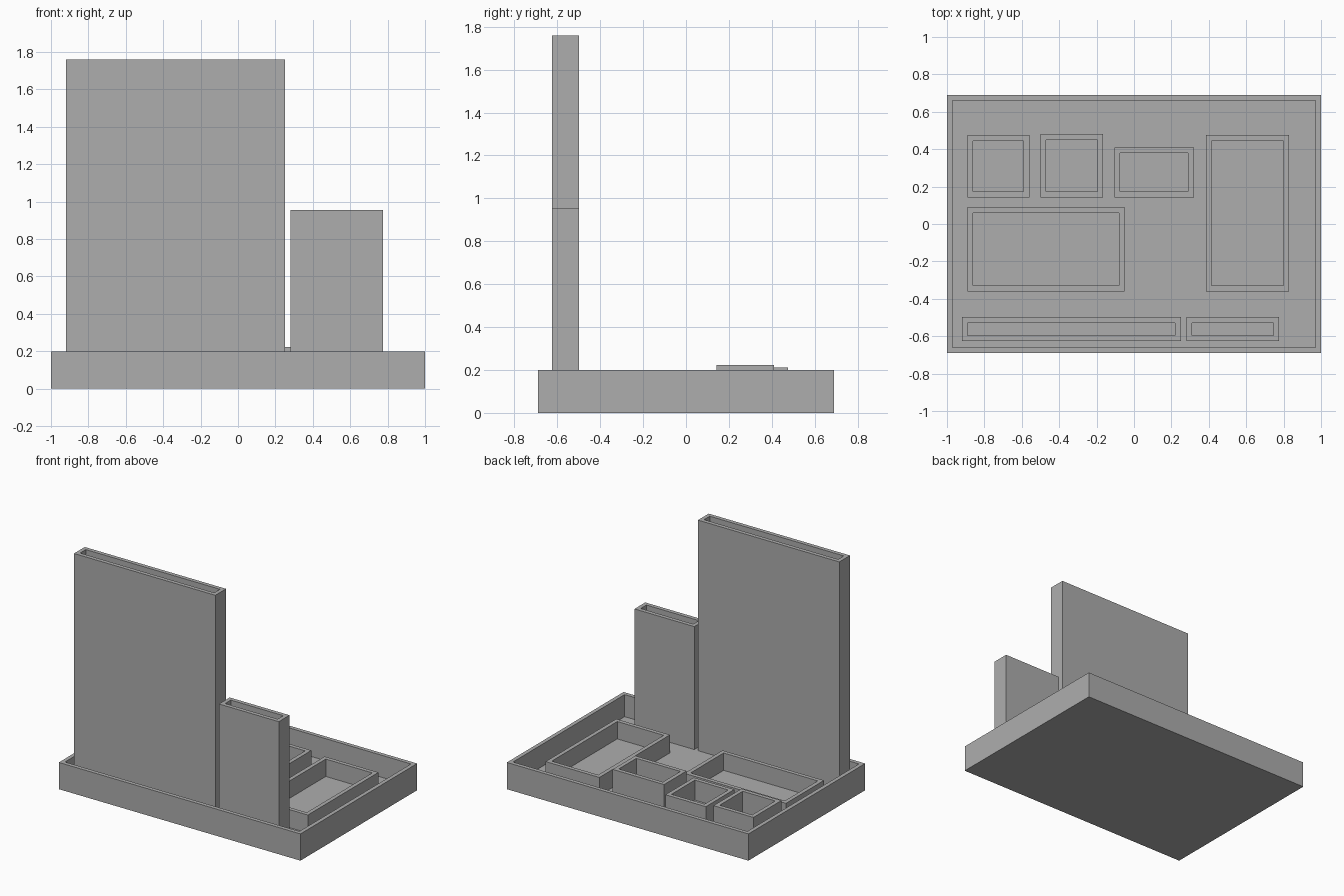
import bpy
import bmesh

cube = bpy.data.objects.get("Cube")
if cube:
    bpy.data.objects.remove(cube, do_unlink=True)

# Single neutral grey
grey = bpy.data.materials.new("neutral grey")
grey.use_nodes = True
colour = (0.42, 0.42, 0.42, 1)
grey.diffuse_color = colour
bsdf = next(n for n in grey.node_tree.nodes if n.type == 'BSDF_PRINCIPLED')
bsdf.inputs["Base Color"].default_value = colour

WALL = 0.03
TRAY_FLOOR = 0.035


def open_box(name, x0, x1, y0, y1, top, bottom=0.01, floor=0.04):
    """Flat-sided container, open at the top, with even walls."""
    bm = bmesh.new()
    bmesh.ops.create_cube(bm, size=1)
    for v in bm.verts:
        v.co.x = x1 if v.co.x > 0 else x0
        v.co.y = y1 if v.co.y > 0 else y0
        v.co.z = top if v.co.z > 0 else bottom
    bm.normal_update()
    lid = max(bm.faces, key=lambda f: f.calc_center_median().z)
    # Rim, then sink the cavity down to its floor
    bmesh.ops.inset_region(bm, faces=[lid], thickness=WALL, use_even_offset=True)
    cavity = bmesh.ops.extrude_discrete_faces(bm, faces=[lid])["faces"][0]
    for v in cavity.verts:
        v.co.z = floor
    bmesh.ops.recalc_face_normals(bm, faces=bm.faces)
    mesh = bpy.data.meshes.new(name)
    bm.to_mesh(mesh)
    bm.free()
    mesh.materials.append(grey)
    obj = bpy.data.objects.new(name, mesh)
    bpy.context.collection.objects.link(obj)
    return obj


# Outer tray
open_box("tray", -1, 1, -0.69, 0.69, 0.2, bottom=0, floor=TRAY_FLOOR)

# Upright slots along the front
open_box("tall_slot", -0.92, 0.25, -0.625, -0.498, 1.76)
open_box("short_slot", 0.28, 0.775, -0.625, -0.498, 0.955)

# Shallow compartments
open_box("wide_compartment", -0.89, -0.05, -0.36, 0.09, 0.17)
open_box("long_compartment", 0.385, 0.83, -0.36, 0.475, 0.17)

# Small compartments along the back
open_box("small_compartment_right", -0.89, -0.56, 0.143, 0.475, 0.212)
open_box("small_compartment_middle", -0.5, -0.165, 0.143, 0.48, 0.19)
open_box("small_compartment_left", -0.105, 0.32, 0.143, 0.41, 0.223)
